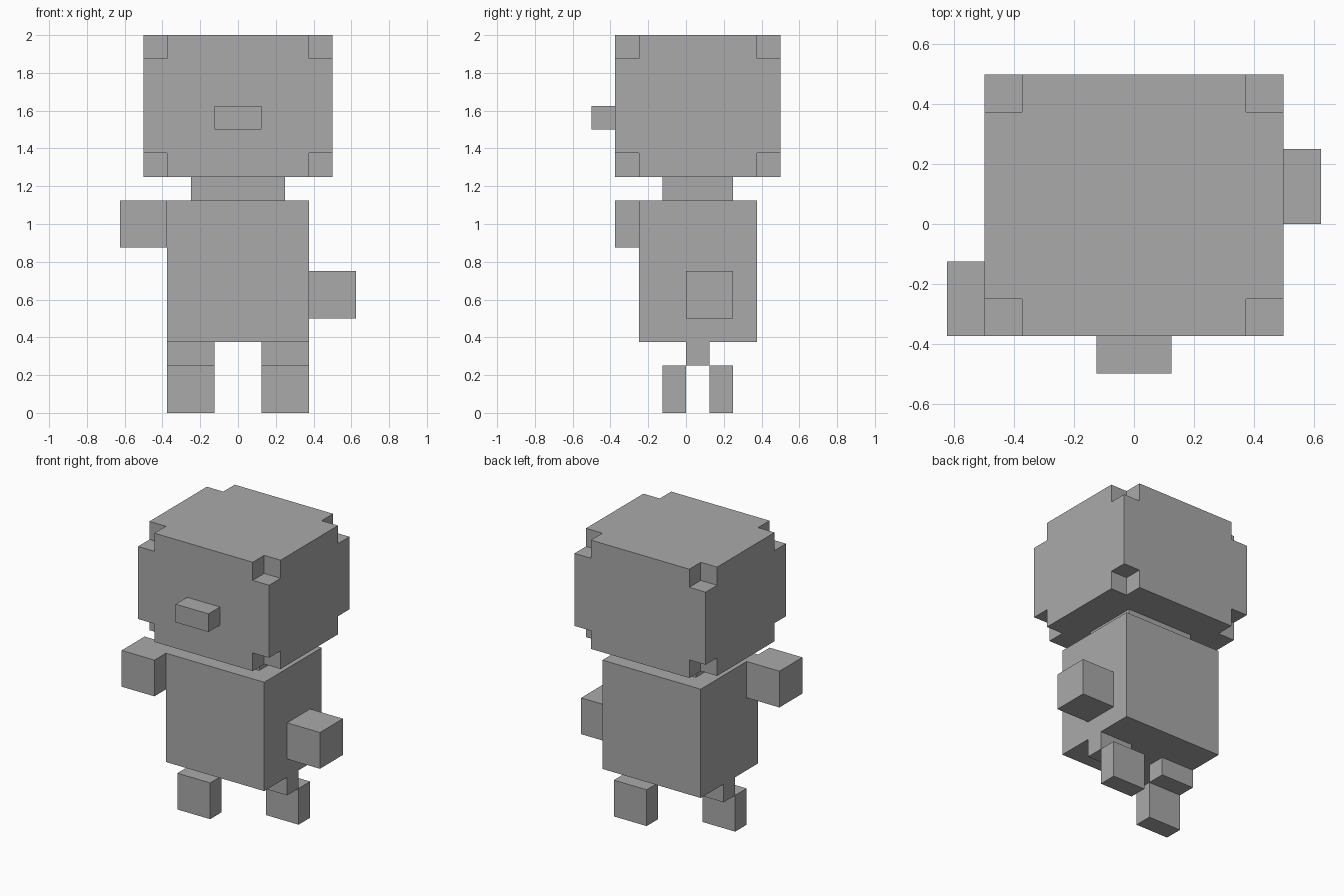
import bpy
import bmesh
from itertools import product
from mathutils import Matrix, Vector

UNIT = 0.125  # edge of one building block

default_cube = bpy.data.objects.get("Cube")
if default_cube:
    bpy.data.objects.remove(default_cube, do_unlink=True)

grey = bpy.data.materials.new("plain_grey")
grey.use_nodes = True
colour = (0.4, 0.4, 0.4, 1)
grey.diffuse_color = colour
grey.node_tree.nodes["Principled BSDF"].inputs["Base Color"].default_value = colour


def add_box(bm, low, high):
    """Add a box between two corners given in blocks."""
    low, high = Vector(low) * UNIT, Vector(high) * UNIT
    matrix = Matrix.Translation((low + high) / 2) @ Matrix.Diagonal((*(high - low), 1))
    bmesh.ops.create_cube(bm, size=1, matrix=matrix)


def make_part(name, *boxes):
    bm = bmesh.new()
    for low, high in boxes:
        add_box(bm, low, high)
    mesh = bpy.data.meshes.new(name)
    bm.to_mesh(mesh)
    bm.free()
    mesh.materials.append(grey)
    obj = bpy.data.objects.new(name, mesh)
    bpy.context.collection.objects.link(obj)
    return obj


# Head with a block notched out of every corner
head_low, head_high = (-4, -3, 10), (4, 4, 16)
head = make_part("head", (head_low, head_high))
corners = product(*zip(head_low, head_high))
notches = make_part("corner_notches", *[
    ([c - 1 for c in corner], [c + 1 for c in corner]) for corner in corners])
notches.hide_render = True
cut = head.modifiers.new("notch_corners", "BOOLEAN")
cut.operation = "DIFFERENCE"
cut.solver = "EXACT"
cut.object = notches
bpy.context.view_layer.objects.active = head
bpy.ops.object.modifier_apply(modifier=cut.name)
bpy.data.objects.remove(notches, do_unlink=True)

make_part("nose", ((-1, -4, 12), (1, -3, 13)))
make_part("neck", ((-2, -1, 9), (2, 2, 10)))
make_part("body", ((-3, -2, 3), (3, 3, 9)))

# Arms swing in opposite directions
make_part("right_arm", ((-5, -3, 7), (-3, -1, 9)))
make_part("left_arm", ((3, 0, 4), (5, 2, 6)))

# Striding legs: matching hips, one foot ahead and one behind
for side, x, foot_y in (("right", -3, -1), ("left", 1, 1)):
    make_part(side + "_upper_leg", ((x, 0, 2), (x + 2, 1, 3)))
    make_part(side + "_foot", ((x, foot_y, 0), (x + 2, foot_y + 1, 2)))
